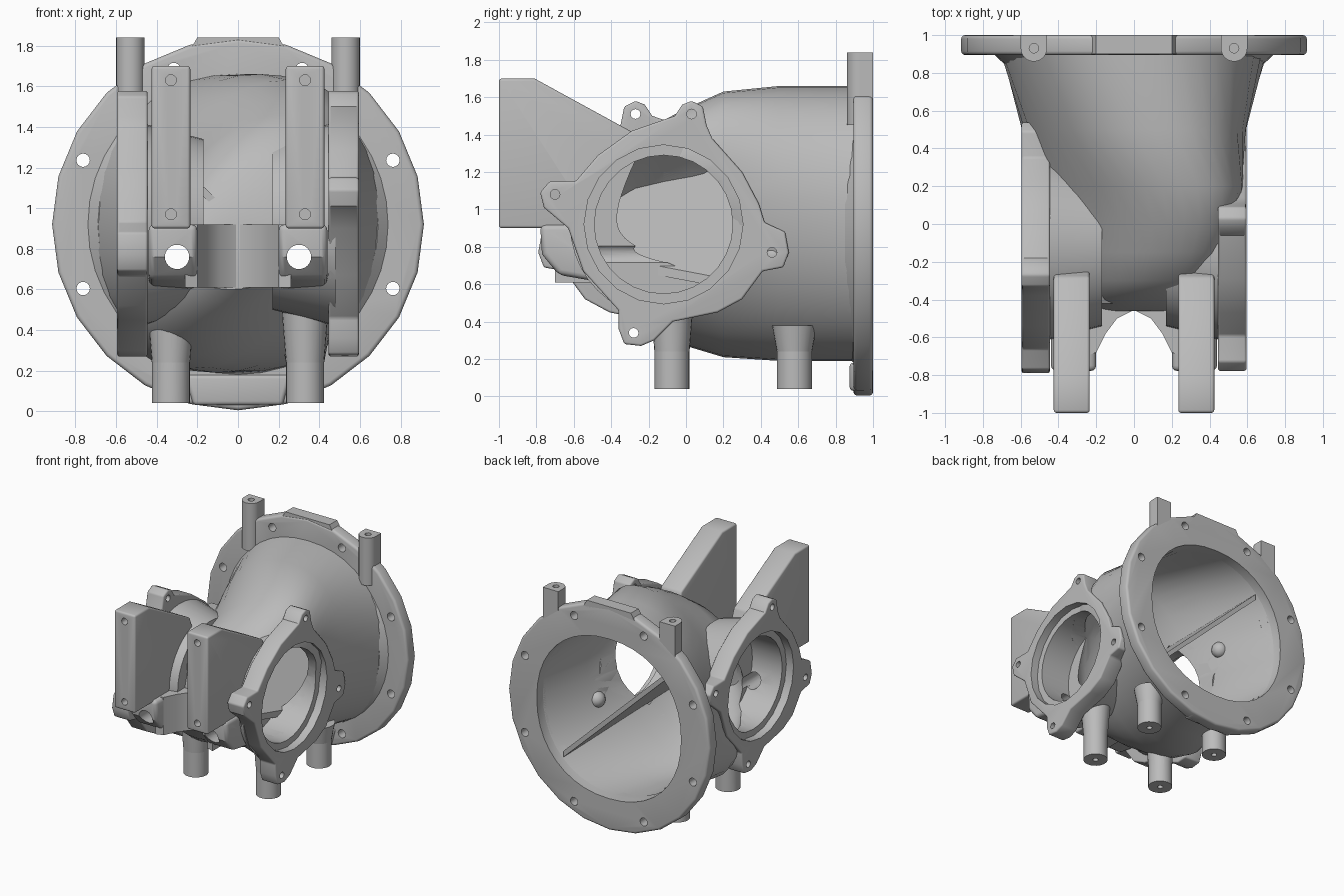
import bpy, bmesh
from math import cos, sin, pi, copysign
from mathutils import Vector, Matrix

if "Cube" in bpy.data.objects:
    bpy.data.objects.remove(bpy.data.objects["Cube"])

metal = bpy.data.materials.new("cast_grey")
metal.use_nodes = True
grey = (0.5, 0.5, 0.5, 1)
metal.diffuse_color = grey
metal.node_tree.nodes["Principled BSDF"].inputs["Base Color"].default_value = grey

CZ, PORT_Y = 0.92, -0.12
TURN = Matrix.Translation((0, 2 * PORT_Y, 0)) @ Matrix.Rotation(pi, 4, "Z")


def add(name, bm):
    bmesh.ops.recalc_face_normals(bm, faces=bm.faces)
    mesh = bpy.data.meshes.new(name)
    bm.to_mesh(mesh)
    bm.free()
    mesh.materials.append(metal)
    obj = bpy.data.objects.new(name, mesh)
    bpy.context.collection.objects.link(obj)
    return obj


def loft(name, rings):
    """Skin matching rings of points and cap both ends."""
    bm = bmesh.new()
    rows = [[bm.verts.new(p) for p in ring] for ring in rings]
    for a, b in zip(rows, rows[1:]):
        for i in range(len(a)):
            j = (i + 1) % len(a)
            bm.faces.new((a[i], a[j], b[j], b[i]))
    bm.faces.new(rows[0])
    bm.faces.new(rows[-1])
    return add(name, bm)


def prism(name, outline, axis, a, b):
    """Extrude a 2D outline along x (points y,z) or y (points x,z)."""
    def place(p, d):
        return (d, p[0], p[1]) if axis == "x" else (p[0], d, p[1])
    return loft(name, [[place(p, d) for p in outline] for d in (a, b)])


def rod(name, p, q, r1, r2=None, sides=24):
    p, q = Vector(p), Vector(q)
    turn = (q - p).to_track_quat("Z", "Y").to_matrix().to_4x4()
    bm = bmesh.new()
    bmesh.ops.create_cone(bm, cap_ends=True, segments=sides, radius1=r1,
                          radius2=r1 if r2 is None else r2, depth=(q - p).length,
                          matrix=Matrix.Translation((p + q) / 2) @ turn)
    return add(name, bm)


def body_ring(y, half, low, high, lean=0, wall=0):
    """Rounded body section leaning sideways, optionally shrunk by the wall thickness."""
    mid, tall, half = (low + high) / 2, (high - low) / 2 - wall, half - wall
    ring = []
    for i in range(40):
        c, s = cos(i * pi / 20), sin(i * pi / 20)
        rise = tall * copysign(abs(s) ** 0.92, s)
        ring.append((half * copysign(abs(c) ** 0.92, c) + lean * rise, y, mid + rise))
    return ring


def finish(obj, cutters=(), bevel=0):
    """Bevel, cut and shade a part."""
    if bevel:
        m = obj.modifiers.new("bevel", "BEVEL")
        m.width, m.segments, m.limit_method = bevel, 3, "ANGLE"
        m.angle_limit = 0.7
    for c in cutters:
        m = obj.modifiers.new("cut", "BOOLEAN")
        m.operation, m.solver, m.object = "DIFFERENCE", "EXACT", c
    bpy.context.view_layer.update()
    graph = bpy.context.evaluated_depsgraph_get()
    mesh = bpy.data.meshes.new_from_object(obj.evaluated_get(graph))
    obj.modifiers.clear()
    obj.data = mesh
    bpy.ops.object.select_all(action="DESELECT")
    obj.select_set(True)
    bpy.context.view_layer.objects.active = obj
    bpy.ops.object.shade_smooth_by_angle(angle=0.6)


# Cutters: hollow interior, side bores and front through-holes
stations = [(-0.46, 0.24, 0.6, 0.94, 0.2), (-0.4, 0.31, 0.54, 1.18, 0.3),
            (-0.3, 0.37, 0.45, 1.35, 0.4), (-0.15, 0.42, 0.35, 1.46, 0.42),
            (0, 0.46, 0.27, 1.54, 0.42), (0.2, 0.51, 0.21, 1.63, 0.35),
            (0.5, 0.58, 0.19, 1.66, 0.15), (0.92, 0.71, 0.19, 1.66, 0)]
inside = [body_ring(y + 0.03, w, a, b, k, 0.065) for y, w, a, b, k in stations[:-1]]
inside += [body_ring(y, 0.655, 0.265, 1.575) for y in (0.92, 1.1)]
interior = loft("interior_cutter", inside)
bores = [rod("bore_cutter", (s * 0.26, PORT_Y, CZ), (s * 0.7, PORT_Y, CZ), 0.37, sides=28)
         for s in (-1, 1)]
front_holes = [rod("front_hole_cutter", (s * 0.3, -0.9, 0.76), (s * 0.3, 0, 0.76), 0.06)
               for s in (-1, 1)]
hollow = [interior] + bores
cutters = hollow + front_holes

# Bell-shaped body
body = loft("bell_body", [body_ring(*s) for s in stations])
finish(body, cutters)

# Rear mounting flange with its ring of bolt holes
flange = rod("rear_flange", (0, 0.895, CZ), (0, 1, CZ), 0.915, sides=24)
bolts = []
for i in range(8):
    a = (i + 0.5) * pi / 4
    x, z = 0.825 * cos(a), CZ + 0.825 * sin(a)
    bolts.append(rod("bolt_cutter", (x, 0.8, z), (x, 1.1, z), 0.033, sides=16))
finish(flange, [interior] + bolts, 0.02)
collar = rod("flange_fillet", (0, 0.85, CZ), (0, 0.91, CZ), 0.69, 0.755, 40)
finish(collar, [interior])
pad = prism("flange_top_pad", [(-0.27, 1.72), (0.27, 1.72), (0.2, 1.84), (-0.2, 1.84)],
            "y", 0.9, 1)
finish(pad)
foot_pad = prism("flange_bottom_pad", [(-0.26, 0.18), (-0.22, 0.03), (0.22, 0.03), (0.26, 0.18)],
                 "y", 0.875, 0.97)
finish(foot_pad, [interior], 0.02)

# Upright lugs on top of the flange
for s in (-1, 1):
    lug = rod("top_lug", (s * 0.53, 0.93, 1.45), (s * 0.53, 0.93, 1.84), 0.07)
    back = prism("top_lug_back", [(s * 0.46, 1.5), (s * 0.6, 1.5), (s * 0.6, 1.84), (s * 0.46, 1.84)],
                 "y", 0.93, 1)
    hole = rod("lug_hole_cutter", (s * 0.53, 0.93, 1.72), (s * 0.53, 0.93, 1.9), 0.025, sides=12)
    finish(lug, bolts + [hole, interior])
    finish(back, bolts + [hole, interior])
    bolts.append(hole)

# Side ports: eared plate, stepped bore and tapered neck, turned half round for the other side
outline = [(-0.02, 1.56), (0.03, 1.58), (0.09, 1.55), (0.11, 1.45), (0.14, 1.38), (0.3, 1.2),
           (0.39, 1.03), (0.42, 0.93), (0.53, 0.88), (0.55, 0.77), (0.52, 0.69), (0.41, 0.67),
           (0.3, 0.52), (0.17, 0.45), (-0.07, 0.4), (-0.17, 0.3), (-0.24, 0.27), (-0.33, 0.28),
           (-0.36, 0.36), (-0.36, 0.46), (-0.55, 0.67), (-0.63, 0.9), (-0.76, 1.01), (-0.78, 1.09),
           (-0.73, 1.15), (-0.59, 1.15), (-0.47, 1.29), (-0.29, 1.42), (-0.06, 1.5)]
ears = [(0.03, 1.51), (-0.7, 1.08), (-0.28, 0.34), (0.46, 0.77)]
for side in ("left", "right"):
    plate = prism(side + "_port_plate", outline, "x", 0.445, 0.595)
    neck = rod(side + "_port_neck", (0.17, PORT_Y, CZ), (0.48, PORT_Y, CZ), 0.42, 0.5, 40)
    recess = rod("recess_cutter", (0.53, PORT_Y, CZ), (0.7, PORT_Y, CZ), 0.425, sides=20)
    holes = [rod("ear_cutter", (0.4, y, z), (0.7, y, z), 0.026, sides=12) for y, z in ears]
    if side == "right":
        for o in [plate, neck, recess] + holes:
            o.data.transform(TURN)
    finish(plate, cutters + [recess] + holes, 0.012)
    finish(neck, cutters + [recess])
    bolts += [recess] + holes

# Front arms with blind bolt holes, and the bosses beneath them
arm_side = [(-1, 0.9), (-1, 1.7), (-0.81, 1.7), (-0.28, 1.41), (-0.2, 1.2), (-0.3, 0.9)]
boss_side = [(-0.78, 0.92), (-0.77, 0.76), (-0.68, 0.65), (-0.45, 0.61), (-0.3, 0.58), (-0.3, 0.92)]
web_plan = [(0, -0.455), (0.09, -0.5), (0.15, -0.58), (0.2, -0.68), (0.26, -0.7), (0.26, -0.3),
            (0, -0.3)]
for s in (-1, 1):
    arm = prism("front_arm", arm_side, "x", s * 0.235, s * 0.425)
    holes = [rod("arm_hole_cutter", (s * 0.33, -1.1, z), (s * 0.33, -0.92, z), 0.027, sides=12)
             for z in (0.97, 1.63)]
    finish(arm, cutters + holes, 0.015)
    boss = prism("front_boss", boss_side, "x", s * 0.2, s * 0.44)
    finish(boss, cutters, 0.03)
    web = loft("front_web", [[(s * x, y, z) for x, y in web_plan] for z in (0.61, 0.92)])
    finish(web, cutters)
    bolts += holes

# Four round feet with centre holes
for s in (-1, 1):
    for y, top in ((-0.075, 0.56), (0.58, 0.38)):
        foot = rod("foot", (s * 0.33, y, 0.04), (s * 0.33, y, top), 0.094)
        root = rod("foot_fillet", (s * 0.33, y, 0.24), (s * 0.33, y, top), 0.094, 0.12)
        hole = rod("foot_hole_cutter", (s * 0.33, y, 0), (s * 0.33, y, 0.14), 0.022, sides=12)
        finish(foot, hollow + [hole])
        finish(root, hollow)
        bolts.append(hole)

# Slanted partition across the interior
half_plan = [(0.47, 0.92), (0.42, 0.5), (0.33, 0.2), (0.25, -0.2), (0.19, -0.42)]
plan = half_plan + [(-x, y) for x, y in reversed(half_plan)]
partition = loft("inner_partition", [[(x, y, CZ - 0.95 * x + d) for x, y in plan]
                                     for d in (-0.025, 0.025)])
finish(partition)

# Rounded knobs on the inner walls
for s in (-1, 1):
    bm = bmesh.new()
    bmesh.ops.create_uvsphere(bm, u_segments=16, v_segments=10, radius=0.065,
                              matrix=Matrix.Translation((s * 0.48, 0.47, CZ - s * 0.17)))
    finish(add("inner_knob", bm))

# Remove the helpers
for c in cutters + bolts:
    bpy.data.objects.remove(c)
